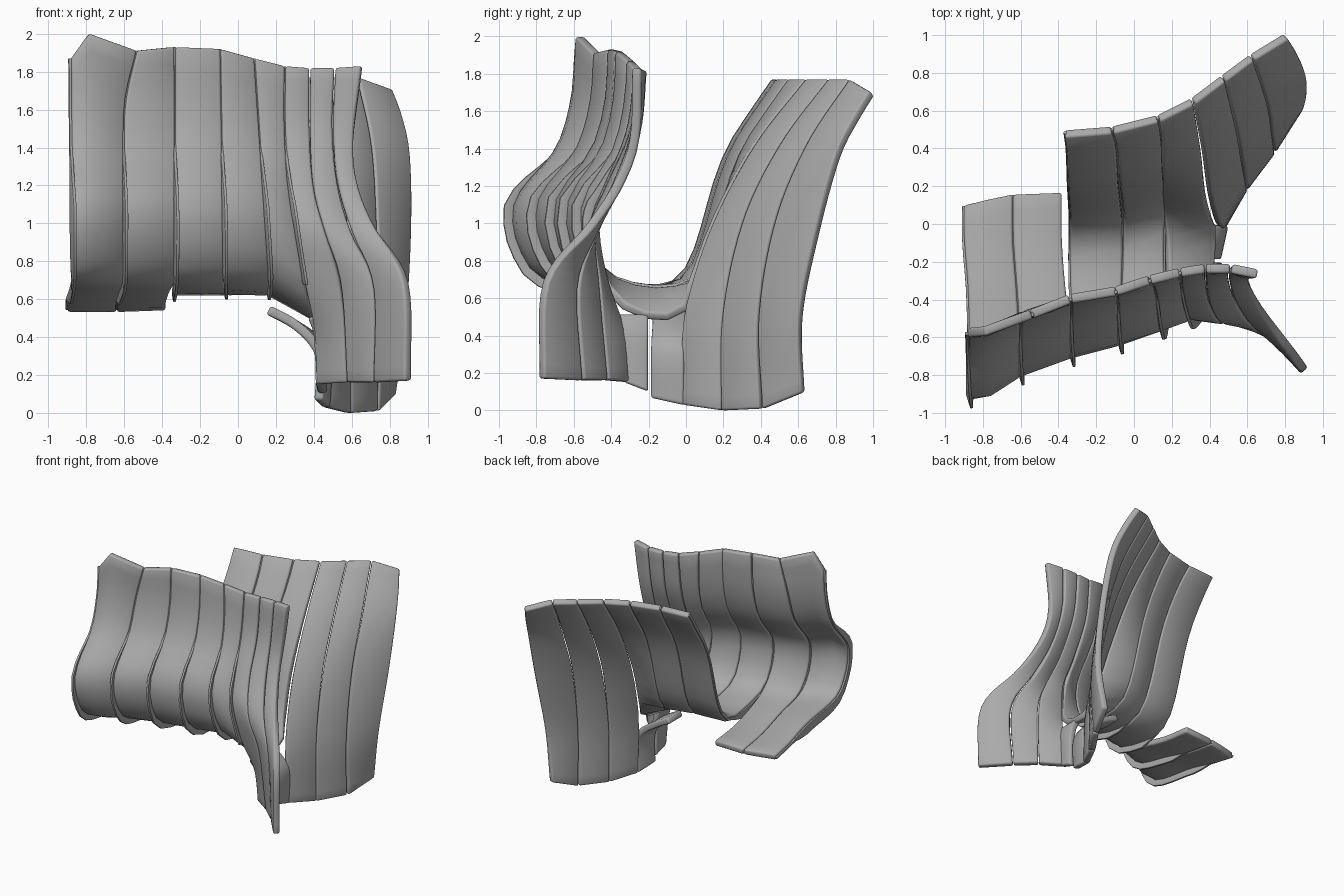
import bpy, bmesh
from mathutils import Vector

if "Cube" in bpy.data.objects:
    bpy.data.objects.remove(bpy.data.objects["Cube"])

mat = bpy.data.materials.new("plain grey")
mat.use_nodes = True
grey = (0.4, 0.4, 0.4, 1)
mat.diffuse_color = grey
mat.node_tree.nodes["Principled BSDF"].inputs["Base Color"].default_value = grey

SAMPLES = 26
SEAM = 0.002


def smooth_path(points, count=SAMPLES):
    """Smooth curve through the points, evenly spaced along its length."""
    pts = [Vector(p) for p in points]
    pts = [2 * pts[0] - pts[1]] + pts + [2 * pts[-1] - pts[-2]]
    dense = []
    for a, b, c, d in zip(pts, pts[1:], pts[2:], pts[3:]):
        for k in range(8):
            t = k / 8
            dense.append(b + (c - a) * t / 2 + (a - 2.5 * b + 2 * c - d / 2) * t * t
                         + (1.5 * (b - c) + (d - a) / 2) * t ** 3)
    dense.append(pts[-2])
    lengths = [0]
    for p, q in zip(dense, dense[1:]):
        lengths.append(lengths[-1] + (q - p).length)
    result, j = [], 0
    for i in range(count):
        target = lengths[-1] * i / (count - 1)
        while j < len(dense) - 2 and lengths[j + 1] < target:
            j += 1
        f = (target - lengths[j]) / (lengths[j + 1] - lengths[j])
        result.append(dense[j].lerp(dense[j + 1], f))
    return result


def panel(name, ribs, thickness, offset, bevel_width):
    """Solid panel lofted across evenly sampled ribs."""
    bm = bmesh.new()
    rows = [[bm.verts.new(p) for p in r] for r in ribs]
    for left, right in zip(rows, rows[1:]):
        for i in range(SAMPLES - 1):
            bm.faces.new((left[i], left[i + 1], right[i + 1], right[i]))
    mesh = bpy.data.meshes.new(name)
    bm.to_mesh(mesh)
    bm.free()
    obj = bpy.data.objects.new(name, mesh)
    bpy.context.collection.objects.link(obj)
    mesh.materials.append(mat)
    solid = obj.modifiers.new("thickness", "SOLIDIFY")
    solid.thickness = thickness
    solid.offset = offset
    bevel = obj.modifiers.new("soft edges", "BEVEL")
    bevel.width = bevel_width
    bevel.segments = 2
    bevel.limit_method = "ANGLE"
    bevel.angle_limit = 0.9
    bpy.ops.object.select_all(action="DESELECT")
    obj.select_set(True)
    bpy.context.view_layer.objects.active = obj
    bpy.ops.object.shade_smooth_by_angle(angle=0.7)


def slat(name, *ribs):
    """Thick slat spanning its ribs, with a hairline seam at both sides."""
    ribs = [smooth_path(r) for r in ribs]
    first, last = ribs[0], ribs[-1]
    for a, b, a2, b2 in zip(first[:], last[:], ribs[1][:], ribs[-2][:]):
        a += (a2 - a).normalized() * SEAM
        b += (b2 - b).normalized() * SEAM
    panel(name, ribs, 0.05, -1, 0.013)


def clamp(v):
    return max(0, min(1, v))


def seam_fin(name, rib):
    """Thin ridge standing out of the swollen lower part of a front seam."""
    path = smooth_path(rib)
    across = Vector((.95, .3, 0))
    inner, outer = [], []
    for i, p in enumerate(path):
        tangent = path[min(i + 1, SAMPLES - 1)] - path[max(i - 1, 0)]
        out = tangent.cross(across).normalized()
        rise = .06 * clamp((1.4 - p.z) / .3) * clamp((-.15 - p.y) / .15)
        inner.append(p - out * .03)
        outer.append(p + out * (rise - .012))
    panel(name, [inner, outer], 0.016, 0, 0.003)


# Side profiles as (offset from the top edge, height)
FRONT = [(-.02, 1.65), (-.1, 1.4), (-.27, 1.2), (-.33, 1.07), (-.3, .88), (-.16, .7)]
BACK = [(-.55, .65), (-.45, .76), (-.38, .95), (-.31, 1.2), (-.23, 1.4), (-.1, 1.6)]


def front_rib(top, bottom_x, swell, ease=1):
    x, y, height = top
    drop = [(bottom_x + (x - bottom_x) * ((z - .7) / (height - .7)) ** ease, y + dy * swell, z)
            for dy, z in FRONT]
    return [top] + drop


def back_rib(top, bottom_x):
    x, y, height = top
    rise = [(bottom_x + (x - bottom_x) * (z - .6) / height, y + dy, z) for dy, z in BACK]
    return rise + [top]


# Front wall ribs that turn into the seat
front = [
    front_rib((-.88, -.6, 1.87), -.87, 1),
    front_rib((-.78, -.59, 2), -.75, .97),
    front_rib((-.53, -.5, 1.91), -.6, .93, 8),
    front_rib((-.33, -.42, 1.93), -.33, .88),
    front_rib((-.09, -.38, 1.92), -.07, .8),
    front_rib((.09, -.32, 1.87), .17, .75),
]

# Open seat slats on one end
seat_ends = [(-.9, .09, .53), (-.78, .12, .53), (-.64, .15, .53), (-.38, .16, .54)]
open_ribs = [rib + [(end[0] + .02, -.36, .63), (end[0], -.1, .57), end]
             for rib, end in zip(front, seat_ends)]
slat("open_seat_end", *open_ribs[:3])
slat("open_seat_inner", *open_ribs[2:])

# Front wall ribs that reach the ground
front_legs = [
    [(.25, -.28, 1.83), (.25, -.32, 1.5), (.27, -.44, 1.2), (.3, -.51, 1),
     (.35, -.46, .68), (.4, -.36, .42), (.41, -.33, .15)],
    [(.38, -.26, 1.82), (.38, -.3, 1.5), (.4, -.43, 1.2), (.46, -.53, .95),
     (.54, -.5, .66), (.57, -.45, .16)],
    [(.51, -.26, 1.82), (.5, -.29, 1.5), (.53, -.4, 1.2), (.6, -.52, .95),
     (.71, -.61, .66), (.71, -.58, .16)],
    [(.65, -.29, 1.83), (.61, -.3, 1.45), (.63, -.38, 1.22), (.71, -.53, 1),
     (.87, -.77, .69), (.88, -.79, .17)],
]

# Back wall ribs that reach the ground
back_legs = [
    [(.44, 0, .03), (.43, 0, .4), (.41, .05, .65), (.38, .18, 1), (.35, .4, 1.4), (.3, .67, 1.745)],
    [(.56, .21, 0), (.56, .22, .5), (.55, .33, 1), (.52, .53, 1.4), (.46, .79, 1.745)],
    [(.7, .42, .01), (.71, .41, .5), (.7, .5, 1), (.68, .67, 1.4), (.61, .9, 1.745)],
    [(.79, .64, .1), (.85, .63, .5), (.88, .72, .95), (.88, .83, 1.35), (.84, .93, 1.55), (.79, 1.01, 1.68)],
]

# Curved slats joining the front wall, seat and back wall
back_tops = [(-.37, .5, 1.745), (-.12, .52, 1.745), (.12, .58, 1.745)]
floor_x = [-.34, -.06, .16]
joined = [rib + [(x, -.2, .62)] + back_rib(top, x)
          for rib, x, top in zip(front[3:], floor_x, back_tops)]
joined.append(front_legs[0][:5] + [(.4, -.28, .5), (.42, -.03, .49)] + back_legs[0][2:])
for i, (a, b) in enumerate(zip(joined, joined[1:])):
    slat(f"joined_slat_{i + 1}", a, b)

# Ridges along the lower front seams
for i, rib in enumerate(open_ribs[:1] + open_ribs[2:3] + joined[:3] + [front_legs[0][:5]]):
    seam_fin(f"seam_ridge_{i + 1}", rib)

# Outer wall slats standing on the ground
for label, ribs in (("front", front_legs), ("back", back_legs)):
    for i, (a, b) in enumerate(zip(ribs, ribs[1:])):
        slat(f"{label}_standing_slat_{i + 1}", a, b)

# Short legs below the seat
slat("front_short_leg",
     [(.37, -.2, .5), (.41, -.2, .38), (.42, -.2, .1)],
     [(.37, -.39, .5), (.4, -.36, .4), (.41, -.33, .15)])
slat("back_short_leg",
     *[[(.4 + s, y, .07 - s), (.41 + s, y, .25), (.38 + s, y, .35), (.28, y, .45), (.15, y, .52)]
       for y, s in ((-.18, 0), (0, .04))])
